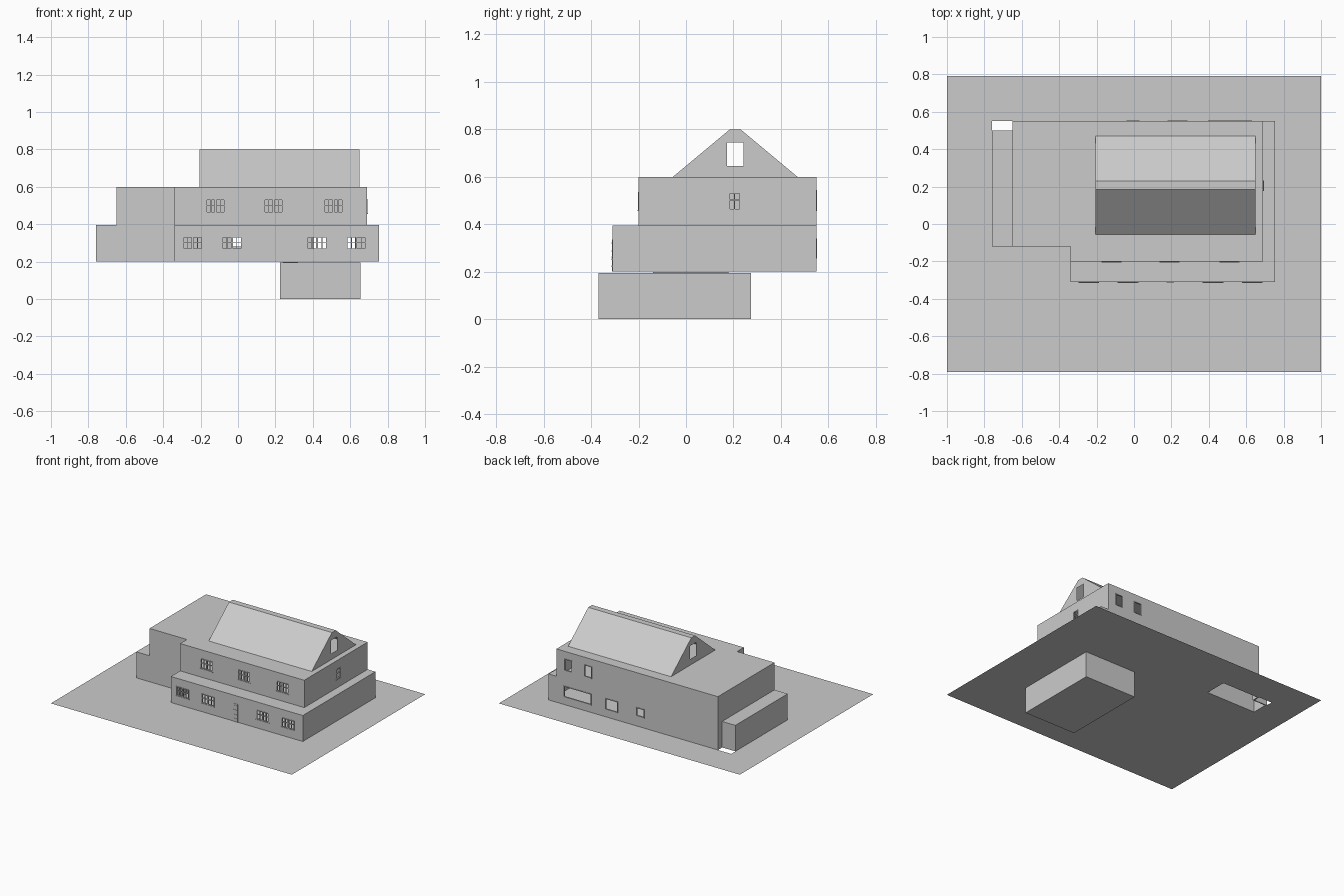
import bpy, bmesh

if "Cube" in bpy.data.objects:
    bpy.data.objects.remove(bpy.data.objects["Cube"])

mat = bpy.data.materials.new("light_grey")
mat.diffuse_color = (0.6, 0.6, 0.6, 1)
mat.use_nodes = True
mat.node_tree.nodes["Principled BSDF"].inputs["Base Color"].default_value = mat.diffuse_color


def finish(name, bm):
    bmesh.ops.remove_doubles(bm, verts=bm.verts, dist=1e-5)
    me = bpy.data.meshes.new(name)
    bm.to_mesh(me)
    bm.free()
    me.materials.append(mat)
    ob = bpy.data.objects.new(name, me)
    bpy.context.collection.objects.link(ob)
    return ob


def face(bm, pts):
    bm.faces.new([bm.verts.new(p) for p in pts])


def add_box(bm, lo, hi):
    vs = bmesh.ops.create_cube(bm, size=1)["verts"]
    for v in vs:
        v.co = [(lo[i] + hi[i]) / 2 + v.co[i] * (hi[i] - lo[i]) for i in range(3)]


def box(name, lo, hi):
    bm = bmesh.new()
    add_box(bm, lo, hi)
    return finish(name, bm)


def flat(name, outline, z):
    bm = bmesh.new()
    face(bm, [(x, y, z) for x, y in outline])
    return finish(name, bm)


G, M, T = 0.2, 0.395, 0.6          # ground, terrace and flat roof heights

# Footprints, counter-clockwise
lower = [(-.34, -.31), (.755, -.31), (.755, .55), (-.65, .55),
         (-.65, .5), (-.76, .5), (-.76, -.12), (-.34, -.12)]
upper = [(-.34, -.2), (.69, -.2), (.69, .55), (-.65, .55), (-.65, -.12), (-.34, -.12)]

# Window openings: wall axis, wall position, start, end, bottom, top, casements
windows = []
for x in (-.295, -.085, .37, .58):
    windows.append(("x", -.31, x, x + .105, .265, .335, 2))
for x in (-.17, .14, .46):
    windows.append(("x", -.2, x, x + .1, .46, .535, 2))
windows.append(("y", .69, .18, .23, .46, .535, 1))
for a, b, c, d in ((.4, .63, .255, .34), (.18, .285, .255, .34), (-.04, .03, .275, .34),
                   (.56, .625, .455, .545), (.395, .46, .455, .545)):
    windows.append(("x", .55, a, b, c, d, 0))

# Walls: each wall is split at the window edges and the openings are left out
cuts = {"x": {p[0] for p in lower + upper}, "y": {p[1] for p in lower + upper}, "z": {G, M, T}}
for ax, pos, a, b, c, d, n in windows:
    cuts[ax] |= {a, b}
    cuts["z"] |= {c, d}


def wall(bm, p, q, z0, z1):
    ax, k = ("x", 0) if p[1] == q[1] else ("y", 1)
    pos = p[1 - k]
    us = sorted(u for u in cuts[ax] if min(p[k], q[k]) <= u <= max(p[k], q[k]))
    if p[k] > q[k]:
        us.reverse()
    zs = sorted(z for z in cuts["z"] if z0 <= z <= z1)
    for u0, u1 in zip(us, us[1:]):
        for a, b in zip(zs, zs[1:]):
            um, zm = (u0 + u1) / 2, (a + b) / 2
            if any(w[0] == ax and w[1] == pos and w[2] < um < w[3] and w[4] < zm < w[5]
                   for w in windows):
                continue
            pt = (lambda u, z: (u, pos, z)) if k == 0 else (lambda u, z: (pos, u, z))
            face(bm, [pt(u0, a), pt(u1, a), pt(u1, b), pt(u0, b)])


bm = bmesh.new()
for loop, z0, z1 in ((lower, G, M), (upper, M, T)):
    for p, q in zip(loop, loop[1:] + loop[:1]):
        wall(bm, p, q, z0, z1)
walls = finish("house_walls", bm)
sol = walls.modifiers.new("thickness", "SOLIDIFY")
sol.thickness, sol.offset, sol.use_even_offset = 0.008, -1, True

# Terrace slab and flat roof
flat("terrace_slab", lower, M)
flat("flat_roof", upper, T)

# Ground, with the opening behind the left wing
bm = bmesh.new()
xs, ys = (-1, -.76, -.34, 1), (-.79, .375, .55, .79)
for i in range(3):
    for j in range(3):
        if (i, j) != (1, 1):
            face(bm, [(xs[i], ys[j], G), (xs[i + 1], ys[j], G),
                      (xs[i + 1], ys[j + 1], G), (xs[i], ys[j + 1], G)])
finish("ground_plate", bm)
box("wing_partition", (-.752, .367, G), (-.34, .375, M - .001))

# Cellar and its hatch frame
box("cellar", (.225, -.368, 0), (.655, .275, .195))
box("cellar_hatch", (.24, -.14, .193), (.32, .18, .199))


# Window frames: rim, glazing bars and sill
def frame(bm, w):
    ax, pos, a, b, c, d, n = w
    out = -1 if pos < 0 else 1
    t = .005

    def bar(u0, u1, z0, z1, proud=.003):
        v0, v1 = sorted((pos - out * .008, pos + out * proud))
        if ax == "x":
            add_box(bm, (u0, v0, z0), (u1, v1, z1))
        else:
            add_box(bm, (v0, u0, z0), (v1, u1, z1))

    count = max(n, 1)
    step = (b - a) / count
    for i in range(count):
        u0, u1 = a + i * step, a + (i + 1) * step
        um, zm = (u0 + u1) / 2, c + (d - c) * .55
        bar(u0, u0 + t, c, d)
        bar(u1 - t, u1, c, d)
        bar(u0 + t, u1 - t, c, c + t)
        bar(u0 + t, u1 - t, d - t, d)
        if n:
            bar(um - .002, um + .002, c + t, d - t, .001)
            bar(u0 + t, u1 - t, zm - .002, zm + .002, .001)
    if n:
        bar(a - .003, b + .003, c - .005, c, .005)


bm = bmesh.new()
for w in windows:
    frame(bm, w)
finish("window_frames", bm)

# Front door with cross rails
bm = bmesh.new()
add_box(bm, (.175, -.312, G), (.215, -.308, .335))
for z in (.22, .25, .285, .318):
    add_box(bm, (.18, -.314, z), (.21, -.311, z + .005))
finish("front_door", bm)

# Attic: two slopes, a flat ridge and gables with an open window
X0, X1, Y0, Y1, R0, R1, H = -.205, .65, -.055, .47, .185, .23, .8
bm = bmesh.new()
prof = [(Y0, T), (R0, H), (R1, H), (Y1, T)]
for (ya, za), (yb, zb) in zip(prof, prof[1:]):
    face(bm, [(X0, ya, za), (X1, ya, za), (X1, yb, zb), (X0, yb, zb)])
h0, h1, s0, s1 = .1725, .2425, .645, .745
zh = T + (H - T) * (h0 - Y0) / (R0 - Y0)
for x, flip in ((X0, True), (X1, False)):
    for poly in ([(Y0, T), (h0, T), (h0, s0), (h0, s1), (h0, zh)],
                 [(h1, T), (Y1, T), (h1, zh), (h1, s1), (h1, s0)],
                 [(h0, T), (h1, T), (h1, s0), (h0, s0)],
                 [(h0, s1), (h1, s1), (h1, zh), (R1, H), (R0, H), (h0, zh)]):
        pts = [(x, y, z) for y, z in poly]
        face(bm, pts[::-1] if flip else pts)
finish("attic_roof", bm)
